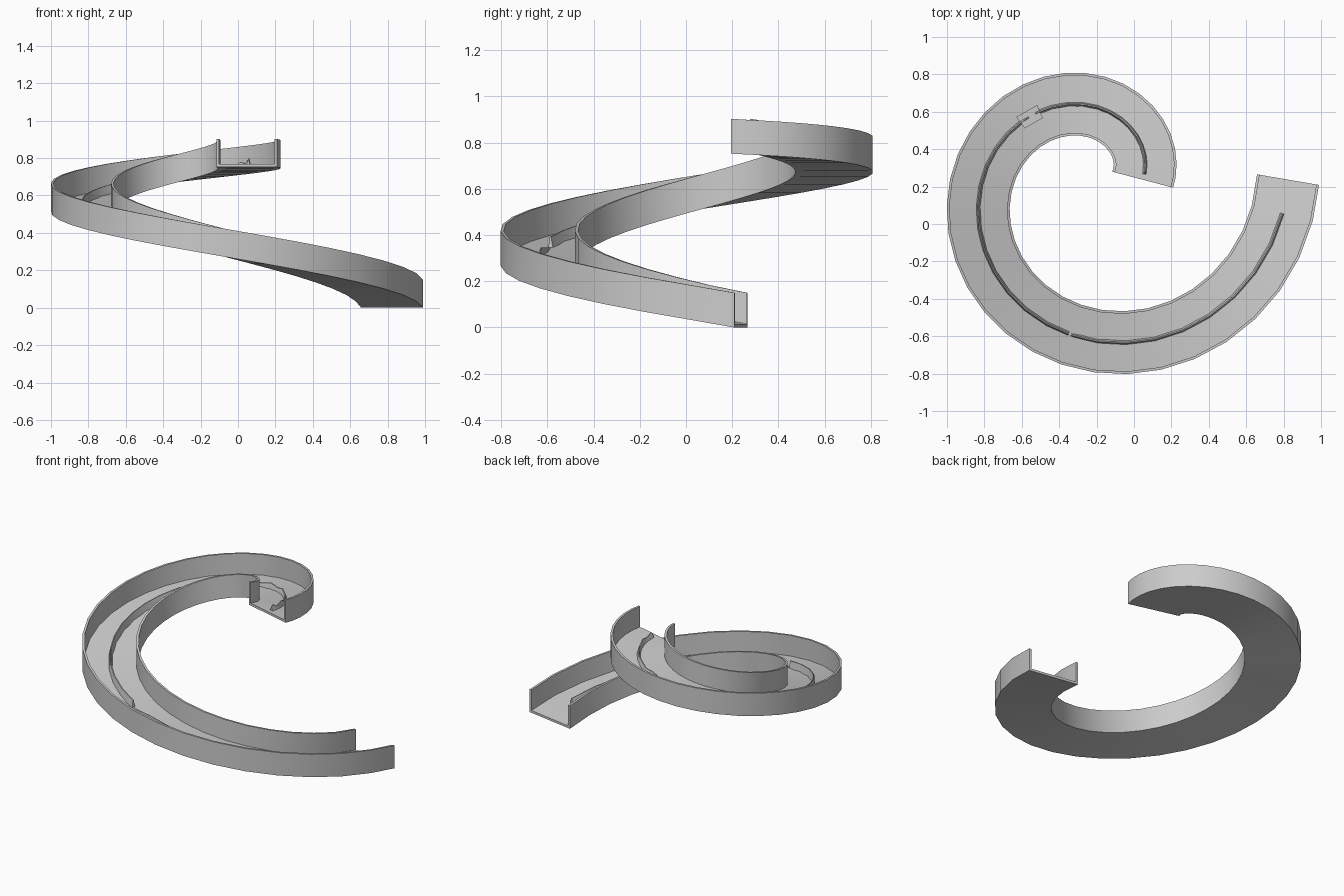
import bpy, bmesh, math
from mathutils import Vector

if "Cube" in bpy.data.objects:
    bpy.data.objects.remove(bpy.data.objects["Cube"])

# Spiral path: involute in plan, easing steeper towards the bottom
CX, CY, A, C = -0.195, 0.195, 0.255, 0.122
P0, P1, TOP = math.radians(-20), math.radians(355.5), 0.752
STEPS = 36


def path(u):
    p = P0 + (P1 - P0) * u
    h = A + C * p
    x = CX + h * math.cos(p) - C * math.sin(p)
    y = CY + h * math.sin(p) + C * math.cos(p)
    a, b = u - 0.293, u - 0.533
    g = 0.362 + 0.979 * a - 0.05 * a * b - 0.5 * a * b * (u - 0.773)
    return Vector((x, y, TOP * (1 - u * g)))


POINTS = [path(i / STEPS) for i in range(STEPS + 1)]


def frame(t):
    """Point and sideways direction at station t (0..STEPS) on the polyline."""
    def normal(i):
        d = POINTS[min(i + 1, STEPS)] - POINTS[max(i - 1, 0)]
        return Vector((d.y, -d.x, 0)).normalized()
    i = min(int(t), STEPS - 1)
    f = t - i
    return (POINTS[i].lerp(POINTS[i + 1], f),
            normal(i).lerp(normal(i + 1), f).normalized())


def sweep(name, stations, profile):
    """profile(k) returns the (side, height) section at the k-th station."""
    bm = bmesh.new()
    rings = []
    for k, t in enumerate(stations):
        o, n = frame(t)
        rings.append([bm.verts.new(o + n * s + Vector((0, 0, z)))
                      for s, z in profile(k)])
    m = len(rings[0])
    for r0, r1 in zip(rings, rings[1:]):
        for j in range(m):
            bm.faces.new((r0[j], r0[(j + 1) % m], r1[(j + 1) % m], r1[j]))
    bm.faces.new(rings[0])
    bm.faces.new(rings[-1][::-1])
    bmesh.ops.recalc_face_normals(bm, faces=bm.faces)
    me = bpy.data.meshes.new(name)
    bm.to_mesh(me)
    bm.free()
    ob = bpy.data.objects.new(name, me)
    bpy.context.collection.objects.link(ob)
    bpy.ops.object.select_all(action='DESELECT')
    ob.select_set(True)
    bpy.context.view_layer.objects.active = ob
    bpy.ops.object.shade_smooth_by_angle(angle=math.radians(25))
    return ob


# U-shaped channel: floor with two side walls
W, H, T, F = 0.168, 0.15, 0.014, 0.015
U = [(-W, 0), (W, 0), (W, H), (W - T, H), (W - T, F), (-W + T, F),
     (-W + T, H), (-W, H)]
sweep("slide_channel", range(STEPS + 1), lambda k: U)


# Thin ridges along the middle of the floor
def station(deg):
    return (math.radians(deg) - P0) / (P1 - P0) * STEPS


def ridge(name, d0, d1, height, ramp=0.0, teeth=False):
    a, b = station(d0), station(d1)
    ts = [a] + [i for i in range(STEPS + 1) if a + 0.1 < i < b - 0.1] + [b]

    def section(k):
        h = height
        if ramp and ts[k] < a + ramp:
            h = 0.003 + height * (ts[k] - a) / ramp
        if teeth and k % 2 == 0:
            h *= 0.6
        return [(-0.011, F - 0.004), (0.011, F - 0.004), (0.004, F + h),
                (-0.002, F + h)]
    sweep(name, ts, section)


ridge("upper_ridge", -12, 119, 0.035, teeth=True)
ridge("middle_ridge", 121, 250, 0.045)
ridge("lower_ridge", 251, 345, 0.035, ramp=1.2)

# Small square plate joining the upper and middle ridges
plate = [(-0.038, F - 0.004), (0.038, F - 0.004), (0.038, F + 0.04),
         (-0.038, F + 0.04)]
c = station(120)
sweep("ridge_plate", [c - 0.65, c + 0.65],
      lambda k: plate if k == 1 else [(s, min(z, F + 0.025)) for s, z in plate])
